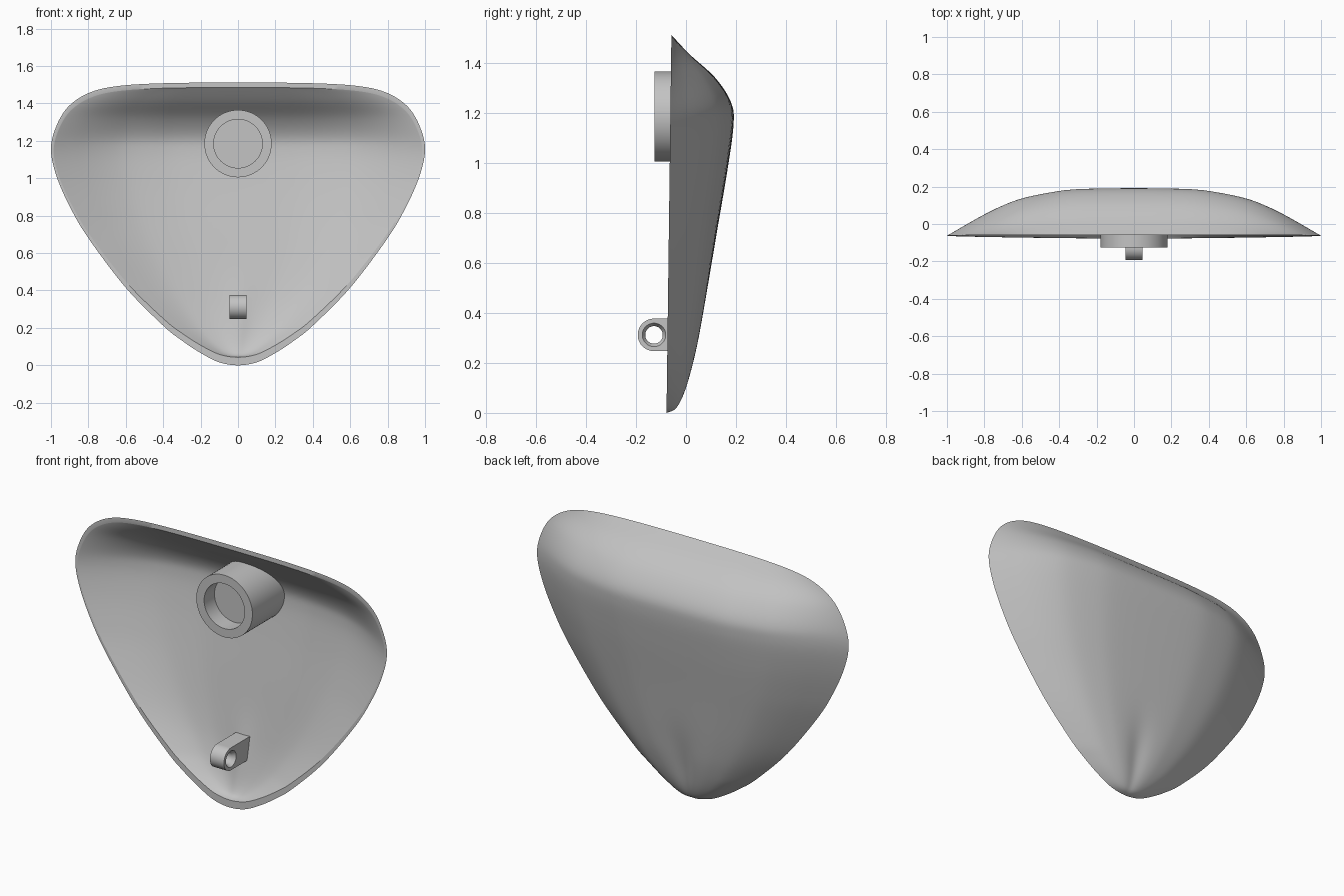
import bpy
import bmesh
import math

if "Cube" in bpy.data.objects:
    bpy.data.objects.remove(bpy.data.objects["Cube"])

grey = bpy.data.materials.new("plain_grey")
grey.use_nodes = True
COLOUR = (0.55, 0.55, 0.55, 1)
grey.diffuse_color = COLOUR
grey.node_tree.nodes["Principled BSDF"].inputs["Base Color"].default_value = COLOUR


def curve(pts, steps=8):
    """Smooth curve through pts; the first and last are only tangent guides."""
    out = []
    for a, b, c, d in zip(pts, pts[1:], pts[2:], pts[3:]):
        for i in range(steps):
            t = i / steps
            out.append(tuple(
                0.5 * (2 * q + (r - p) * t + (2 * p - 5 * q + 4 * r - s) * t * t
                       + (3 * q - p - 3 * r + s) * t ** 3)
                for p, q, r, s in zip(a, b, c, d)))
    return out + [pts[-2]]


def lookup(table, key):
    """Linear interpolation in a list of (key, value) pairs."""
    if key <= table[0][0]:
        return table[0][1]
    for (k0, v0), (k1, v1) in zip(table, table[1:]):
        if key <= k1:
            return v0 + (v1 - v0) * (key - k0) / max(k1 - k0, 1e-9)
    return table[-1][1]


def loft(name, loops, closed=False, caps=()):
    """Skin a row of equal-length loops; caps lists loop indices to fill."""
    bm = bmesh.new()
    rows = [[bm.verts.new(p) for p in loop] for loop in loops]
    pairs = list(zip(rows, rows[1:]))
    if closed:
        pairs.append((rows[-1], rows[0]))
    for a, b in pairs:
        for i in range(len(a)):
            j = (i + 1) % len(a)
            bm.faces.new((a[i], a[j], b[j], b[i]))
    for k in caps:
        bm.faces.new(rows[k])
    bmesh.ops.recalc_face_normals(bm, faces=bm.faces)
    mesh = bpy.data.meshes.new(name)
    bm.to_mesh(mesh)
    bm.free()
    mesh.materials.append(grey)
    obj = bpy.data.objects.new(name, mesh)
    bpy.context.collection.objects.link(obj)
    bpy.ops.object.select_all(action='DESELECT')
    obj.select_set(True)
    bpy.context.view_layer.objects.active = obj
    bpy.ops.object.shade_smooth_by_angle(angle=math.radians(30))
    return obj


# Half outline of the rim (x, z), bottom centre to top centre
half = curve([(-.1, .015), (0, 0), (.1, .016), (.2, .066), (.3, .132), (.4, .212),
              (.6, .415), (.8, .68), (.9, .85), (.97, 1.01), (1, 1.15),
              (.975, 1.27), (.91, 1.38), (.8, 1.455), (.65, 1.492),
              (.4, 1.508), (0, 1.512), (-.4, 1.508)])
outline = half + [(-x, z) for x, z in half[-2:0:-1]]
width = [(z, x) for x, z in half]

# Bulge along the centre line (z, depth) and its falloff across the width
depth = curve([(0, 0), (0, 0), (.02, .04), (.1, .078), (.25, .117), (.41, .145),
               (.69, .187), (.97, .231), (1.15, .253), (1.24, .243), (1.34, .178),
               (1.435, .073), (1.512, 0), (1.512, 0)])
across = curve([(-.3, .98), (0, 1), (.3, .98), (.45, .91), (.6, .785), (.7, .64),
                (.8, .45), (.9, .23), (1, 0), (1.1, -.23)])


def rim_y(z):
    return -.078 + .013 * z


def bulge(x, z):
    u = min(abs(x) / max(lookup(width, z), 1e-6), 1)
    # Shallow valley running up from the bottom tip
    valley = .12 * math.exp(-(u / .15) ** 2 - ((z - .2) / .2) ** 2)
    return lookup(depth, z) * lookup(across, u) * (1 - valley)


def back_y(x, z):
    return rim_y(z) + bulge(x, z)


# Shell: outer skin from centre to rim, then inner skin back to the centre
CENTRE, RINGS = 1.05, 30
outer, inner = [], []
for k in range(RINGS + 1):
    s = math.sin(max(k, .4) / RINGS * math.pi / 2)
    flat = [(x * s, CENTRE + (z - CENTRE) * s) for x, z in outline]
    bulges = [bulge(x, z) for x, z in flat]
    outer.append([(x, rim_y(z) + h, z) for (x, z), h in zip(flat, bulges)])
    ring = []
    for (x, z), h in zip(flat, bulges):
        zi = .043 + z * .954
        ring.append((x * .986, rim_y(zi) + h * .92, zi))
    inner.append(ring)
loft("shell", outer + inner[::-1], caps=(0, -1))

# Round socket, its back end following the shell
SIDES = 64
BOSS_Z = 1.185


def circle(r, y=None):
    pts = []
    for i in range(SIDES):
        a = 2 * math.pi * i / SIDES
        x, z = r * math.cos(a), BOSS_Z + r * math.sin(a)
        pts.append((x, back_y(x, z) - .01 if y is None else y, z))
    return pts


loft("round_socket", [circle(.18), circle(.18, -.125), circle(.13, -.125),
                      circle(.13, -.03)], caps=(3,))

# Pierced lug: rounded front, straight sides running back into the shell
LUG_Y, LUG_Z, LUG_R = -.128, .312, .065


def lug_loop(x, r, solid=False):
    pts = []
    for i in range(SIDES):
        a = 2 * math.pi * i / SIDES
        y, z = LUG_Y + r * math.cos(a), LUG_Z + r * math.sin(a)
        if solid and math.cos(a) > 1e-6:
            y = back_y(x, z) - .007
        pts.append((x, y, z))
    return pts


loft("pierced_lug", [lug_loop(-.025, .035), lug_loop(-.045, .047),
                     lug_loop(-.045, LUG_R, True), lug_loop(.045, LUG_R, True),
                     lug_loop(.045, .047), lug_loop(.025, .035)], closed=True)
